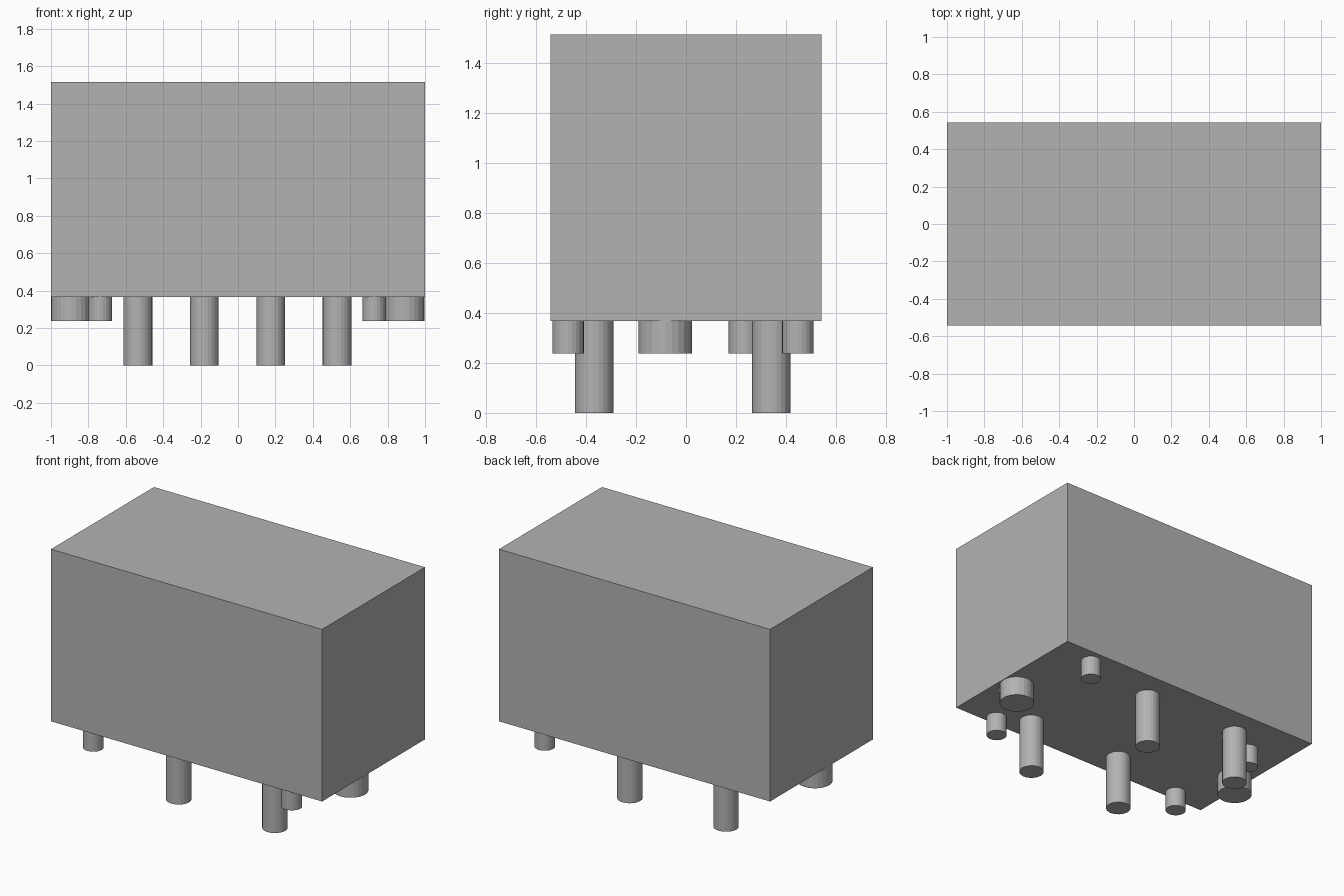
import bpy

if "Cube" in bpy.data.objects:
    bpy.data.objects.remove(bpy.data.objects["Cube"])

# One plain grey for the whole part
grey = bpy.data.materials.new("mid grey")
grey.diffuse_color = (0.45, 0.45, 0.45, 1)
grey.use_nodes = True
grey.node_tree.nodes["Principled BSDF"].inputs["Base Color"].default_value = grey.diffuse_color

BASE = 0.367   # underside of the housing
TOP = 1.515
FOOT = 0.237   # underside of the short pegs


def finish(name):
    obj = bpy.context.object
    obj.name = name
    obj.data.materials.append(grey)
    return obj


def peg(name, x, y, radius, bottom):
    bpy.ops.mesh.primitive_cylinder_add(
        vertices=24, radius=radius, depth=BASE - bottom,
        location=(x, y, (BASE + bottom) / 2))
    finish(name)


# Housing block
bpy.ops.mesh.primitive_cube_add(size=1, location=(0, 0, (BASE + TOP) / 2))
bpy.context.object.scale = (2, 1.085, TOP - BASE)
finish("housing")

# Long contact pins, staggered in two rows
for x, y in ((-0.535, 0.342), (-0.18, -0.368), (0.175, 0.342), (0.53, -0.368)):
    peg("contact_pin", x, y, 0.077, 0)

# Wide locating studs near each end
for x in (-0.893, 0.89):
    peg("wide_stud", x, -0.083, 0.107, FOOT)

# Small support feet
for x, y in ((-0.737, -0.472), (-0.737, 0.234), (0.728, -0.472), (0.728, 0.448)):
    peg("small_foot", x, y, 0.063, FOOT)
